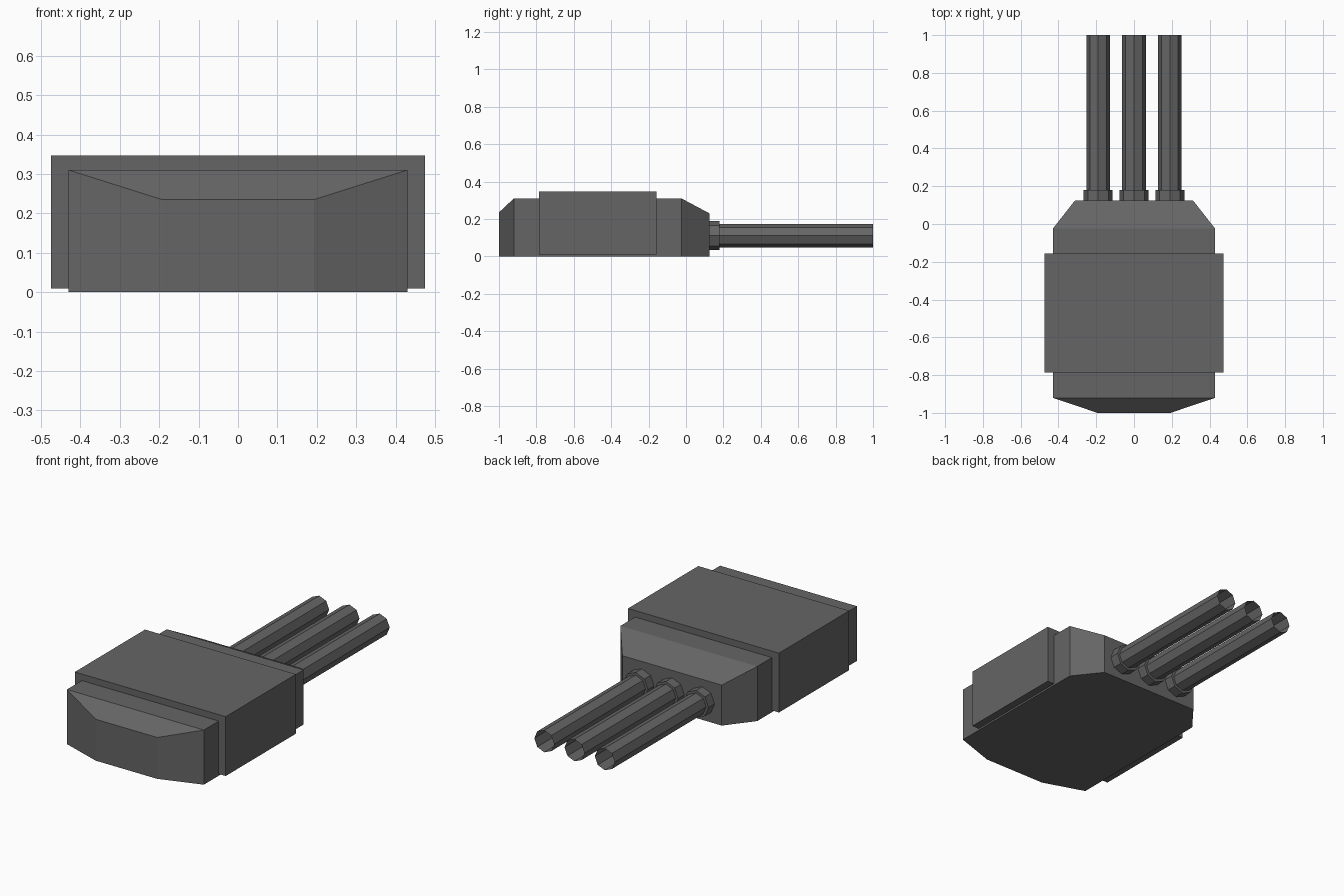
import bpy, math

if "Cube" in bpy.data.objects:
    bpy.data.objects.remove(bpy.data.objects["Cube"])

grey = bpy.data.materials.new("dark grey")
grey.diffuse_color = (0.13, 0.13, 0.13, 1)
grey.use_nodes = True
grey.node_tree.nodes["Principled BSDF"].inputs["Base Color"].default_value = grey.diffuse_color


def make(name, verts, faces):
    mesh = bpy.data.meshes.new(name)
    mesh.from_pydata(verts, [], faces)
    mesh.materials.append(grey)
    obj = bpy.data.objects.new(name, mesh)
    bpy.context.collection.objects.link(obj)
    return obj


def loft(name, rings, cap=True):
    """Skin a list of equal-length rings running towards +y."""
    n = len(rings[0])
    verts = [v for ring in rings for v in ring]
    faces = [(k * n + i, k * n + (i + 1) % n, (k + 1) * n + (i + 1) % n, (k + 1) * n + i)
             for k in range(len(rings) - 1) for i in range(n)]
    if cap:
        faces.append(tuple(range(n))[::-1])
        faces.append(tuple(range((len(rings) - 1) * n, len(rings) * n)))
    return make(name, verts, faces)


def rect(y, half, z0, z1):
    return [(-half, y, z0), (-half, y, z1), (half, y, z1), (half, y, z0)]


def octagon(x, y, r):
    return [(x + r * math.cos(-i * math.pi / 4), y, 0.111 + r * math.sin(-i * math.pi / 4))
            for i in range(8)]


# Tapered core of the connector
loft("connector_body", [rect(-1.0, 0.193, 0, 0.235), rect(-0.92, 0.43, 0, 0.31),
                        rect(-0.025, 0.43, 0, 0.31), rect(0.125, 0.312, 0, 0.23)])

# Wider grip sleeve around the core
loft("grip_sleeve", [rect(-0.787, 0.474, 0.01, 0.347), rect(-0.157, 0.474, 0.01, 0.347)])

# Three collars with hollow, open-ended tubes
for side, x in (("left", -0.19), ("middle", 0.0), ("right", 0.19)):
    loft(side + "_collar", [octagon(x, 0.125, 0.077), octagon(x, 0.18, 0.077),
                            octagon(x, 0.18, 0.0625)], cap=False)
    loft(side + "_tube", [octagon(x, 0.125, 0.0625), octagon(x, 1.0, 0.0625)], cap=False)

# Consistent outward normals
import bmesh
for obj in bpy.context.collection.objects:
    bm = bmesh.new()
    bm.from_mesh(obj.data)
    if not obj.name.endswith(("tube", "collar")):
        bmesh.ops.recalc_face_normals(bm, faces=bm.faces)
    else:
        # Open rings: check the first wall face against its outward direction
        bm.faces.ensure_lookup_table()
        f = bm.faces[0]
        c = sum((v.co for v in bm.verts), f.normal * 0) / len(bm.verts)
        if f.normal.dot(f.calc_center_median() - c) < 0:
            bmesh.ops.reverse_faces(bm, faces=bm.faces)
    bm.to_mesh(obj.data)
    bm.free()
